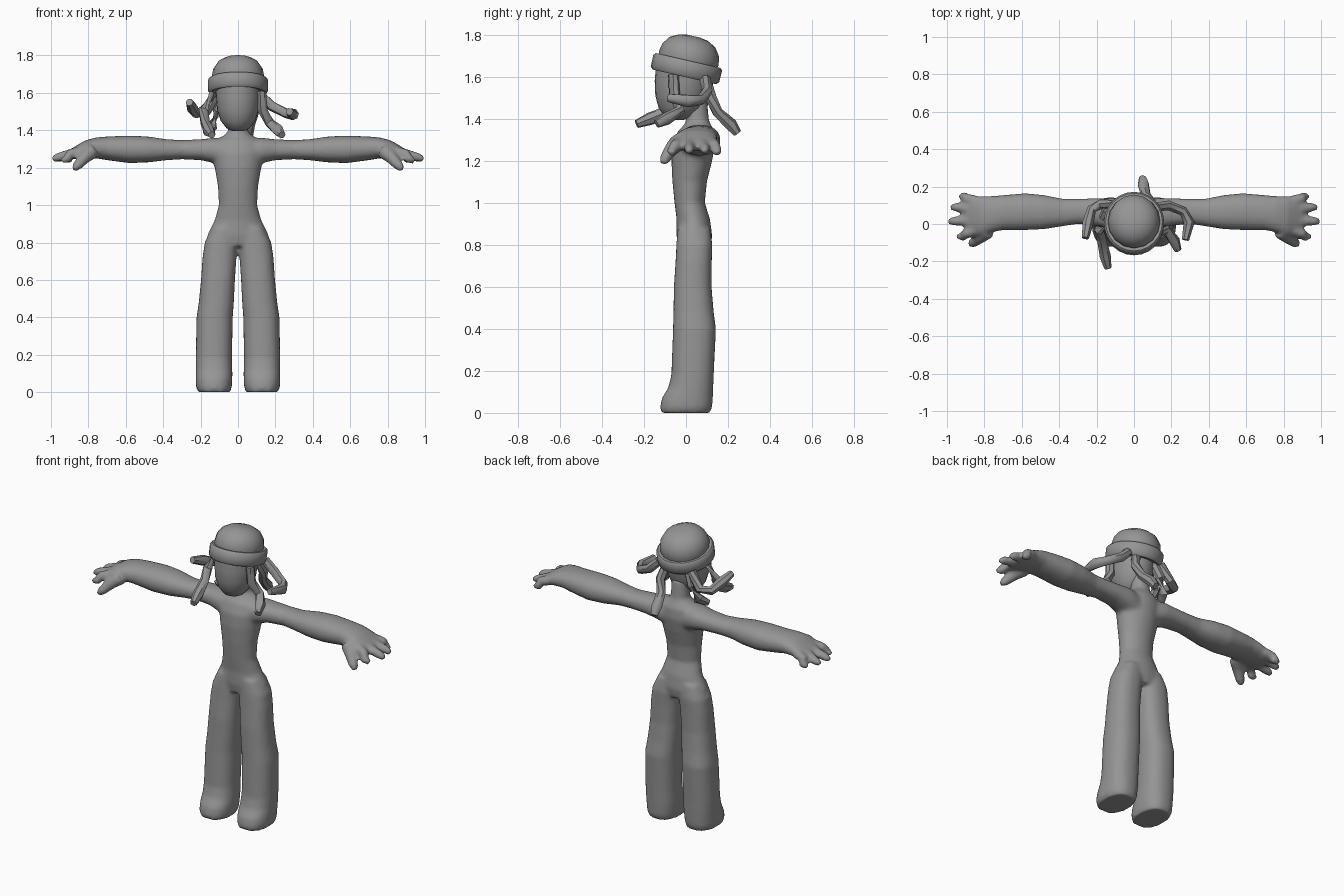
import bpy, bmesh, math
from mathutils import Vector, Matrix

grey = bpy.data.materials.new("grey")
grey.diffuse_color = (0.3, 0.3, 0.3, 1)


def finish(bm, name, angle=None):
    bmesh.ops.recalc_face_normals(bm, faces=bm.faces)
    mesh = bpy.data.meshes.new(name)
    bm.to_mesh(mesh)
    bm.free()
    mesh.materials.append(grey)
    ob = bpy.data.objects.new(name, mesh)
    bpy.context.collection.objects.link(ob)
    if angle:
        bpy.ops.object.select_all(action='DESELECT')
        bpy.context.view_layer.objects.active = ob
        ob.select_set(True)
        bpy.ops.object.shade_smooth_by_angle(angle=math.radians(angle))
    return ob


def skin(bm, rings):
    """Bridge equal-sized rings of points and cap both ends."""
    vs = [[bm.verts.new(p) for p in r] for r in rings]
    n = len(vs[0])
    for a, b in zip(vs, vs[1:]):
        for i in range(n):
            bm.faces.new((a[i], a[(i + 1) % n], b[(i + 1) % n], b[i]))
    bm.faces.new(vs[0])
    bm.faces.new(vs[-1])


def circle(n, power=1.0):
    out = []
    for i in range(n):
        c, s = math.cos(math.tau * i / n), math.sin(math.tau * i / n)
        out.append((math.copysign(abs(c) ** power, c), math.copysign(abs(s) ** power, s)))
    return out


def loft_z(bm, rows, side=1, power=0.85):
    """Rows of z, x min, x max, y min, y max."""
    skin(bm, [[(side * ((x0 + x1) / 2 + c * (x1 - x0) / 2), (y0 + y1) / 2 + s * (y1 - y0) / 2, z)
               for c, s in circle(24, power)] for z, x0, x1, y0, y1 in rows])


def loft_x(bm, rows, side=1):
    """Rows of x, y min, y max, z min, z max."""
    skin(bm, [[(side * x, (y0 + y1) / 2 + c * (y1 - y0) / 2, (z0 + z1) / 2 + s * (z1 - z0) / 2)
               for c, s in circle(20, 0.9)] for x, y0, y1, z0, z1 in rows])


def tube(bm, points, radii, n=8, side=1):
    pts = [Vector((side * x, y, z)) for x, y, z in points]
    rings = []
    for i, p in enumerate(pts):
        d = (pts[min(i + 1, len(pts) - 1)] - pts[max(i - 1, 0)]).normalized()
        u = d.cross(Vector((0.3, 0.2, 1))).normalized()
        v = d.cross(u)
        rings.append([p + (u * c + v * s) * radii[i] for c, s in circle(n)])
    skin(bm, rings)


# Body: torso, legs, arms and hands fused into one smooth skin
bm = bmesh.new()
loft_z(bm, [(0.78, -.12, .12, -.035, .115), (0.84, -.165, .165, -.045, .125),
            (0.92, -.125, .125, -.045, .115), (1.0, -.103, .103, -.055, .09),
            (1.1, -.108, .108, -.065, .10), (1.2, -.125, .125, -.07, .125),
            (1.28, -.14, .14, -.065, .14), (1.34, -.13, .13, -.04, .135),
            (1.37, -.08, .08, -.01, .12), (1.39, -.055, .055, 0, .11),
            (1.5, -.05, .05, 0, .10)], power=1)
for s in (1, -1):
    loft_z(bm, [(0, .04, .215, -.12, .115), (.03, .033, .225, -.123, .125),
                (.07, .03, .226, -.115, .128), (.12, .03, .226, -.085, .13),
                (.18, .032, .226, -.07, .132), (.4, .028, .222, -.062, .143),
                (.48, .022, .21, -.06, .132), (.6, .016, .198, -.058, .122),
                (.72, .008, .19, -.05, .123), (.8, .0, .178, -.046, .126),
                (.88, .0, .14, -.04, .115)], s)
    loft_x(bm, [(.06, -.04, .13, 1.2, 1.36), (.13, -.03, .14, 1.225, 1.36),
                (.2, -.01, .138, 1.24, 1.352), (.3, 0, .135, 1.245, 1.348),
                (.38, -.012, .135, 1.24, 1.352), (.48, -.028, .155, 1.228, 1.367),
                (.58, -.033, .165, 1.224, 1.372), (.7, -.033, .155, 1.24, 1.367),
                (.76, -.045, .15, 1.25, 1.362), (.82, -.065, .15, 1.25, 1.345),
                (.87, -.055, .15, 1.245, 1.315), (.9, -.04, .14, 1.245, 1.295)], s)
    # four fingers and a thumb
    for y0, y1, tip in ((.125, .148, .935), (.075, .09, .98), (.02, .015, .993), (-.035, -.068, .945)):
        z = 1.245 if tip > .95 else 1.235
        tube(bm, [(.85, y0, 1.285), (.9, (y0 + y1) / 2, 1.272), (tip - .03, y1, z + .01),
                  (tip, y1, z)], (.03, .028, .025, .016), 10, s)
    tube(bm, [(.78, -.035, 1.29), (.82, -.07, 1.255), (.86, -.1, 1.21), (.88, -.108, 1.19)],
         (.045, .035, .027, .017), 10, s)
body = finish(bm, "body")
fuse = body.modifiers.new("fuse", 'REMESH')
fuse.mode, fuse.voxel_size, fuse.use_smooth_shade = 'VOXEL', 0.011, True
soft = body.modifiers.new("soften", 'SMOOTH')
soft.factor, soft.iterations = 0.5, 5

# Head: egg shape with a flatter face
bm = bmesh.new()
loft_z(bm, [(1.395, -.03, .03, -.07, -.01), (1.41, -.06, .06, -.10, .03),
            (1.45, -.092, .092, -.13, .075), (1.51, -.112, .112, -.146, .10),
            (1.58, -.118, .118, -.149, .115), (1.68, -.115, .115, -.14, .115)], power=1)
finish(bm, "head", 60)

# Hat: tilted rolled brim and rounded crown, turned from profiles
tilt = Matrix.Translation((0, 0.002, 1.64)) @ Matrix.Rotation(math.radians(-13), 4, 'X')


def turned(name, profile, n, angle):
    bm = bmesh.new()
    skin(bm, [[tilt @ Vector((c * r * .96, s * r, z)) for c, s in circle(n)] for r, z in profile])
    finish(bm, name, angle)


turned("hat_brim", [(.13, -.036), (.155, -.042), (.167, -.03), (.168, .028), (.158, .038), (.135, .036)], 24, 50)
turned("hat_crown", [(.14, .02), (.146, .05), (.138, .09), (.112, .128), (.07, .15), (.03, .157)], 16, 45)

# Thick hair strands hanging from under the hat
strands = {
    "front_right": [(.125, -.06, 1.61), (.13, -.055, 1.51), (.17, -.03, 1.44), (.215, -.09, 1.40), (.235, -.14, 1.375)],
    "side_right": [(.12, .09, 1.59), (.18, .1, 1.53), (.26, .07, 1.49), (.295, .01, 1.485), (.275, -.085, 1.50)],
    "front_left": [(-.13, -.02, 1.6), (-.185, -.03, 1.51), (-.175, -.08, 1.44), (-.155, -.17, 1.40), (-.14, -.235, 1.375)],
    "side_left": [(-.11, .1, 1.59), (-.17, .11, 1.50), (-.225, .08, 1.49), (-.245, .01, 1.52), (-.26, -.075, 1.55)],
    "back": [(.06, .09, 1.6), (.09, .12, 1.5), (.065, .15, 1.43), (.05, .215, 1.37), (.045, .245, 1.33)],
    "back_left": [(-.07, .08, 1.6), (-.11, .1, 1.5), (-.14, .08, 1.42), (-.17, .03, 1.385)],
}
for name, pts in strands.items():
    bm = bmesh.new()
    tube(bm, pts, (.026, .027, .026, .031, .02)[-len(pts):], 7)
    finish(bm, "hair_" + name, 50)
